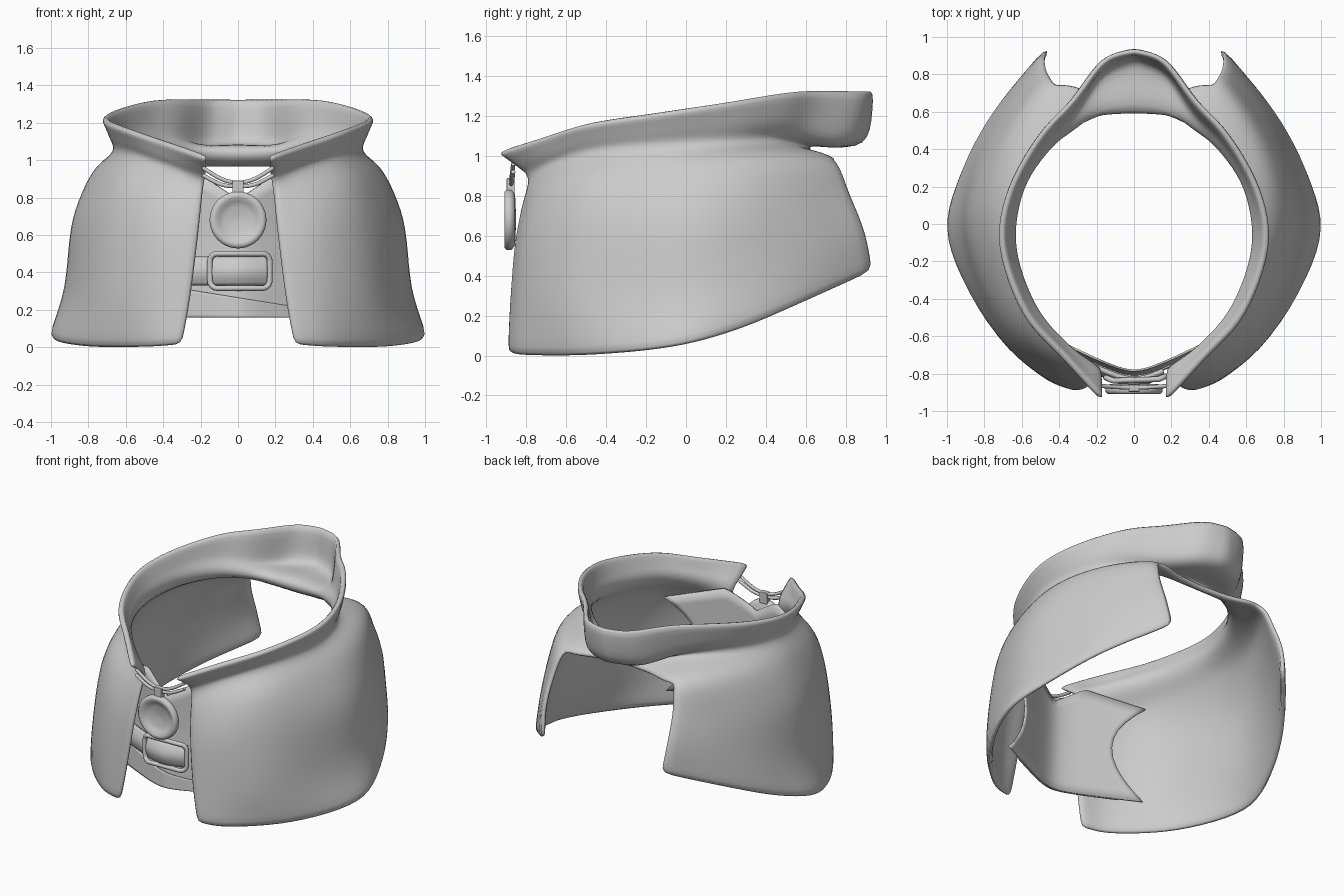
import bpy, bmesh, math
from mathutils import Vector

if "Cube" in bpy.data.objects:
    bpy.data.objects.remove(bpy.data.objects["Cube"])


def spline(pts, n):
    """Catmull-Rom resampling with n steps per span."""
    p = [Vector(q) for q in pts]
    p = [2 * p[0] - p[1]] + p + [2 * p[-1] - p[-2]]
    out = []
    for i in range(1, len(p) - 2):
        a, b, c, d = p[i - 1:i + 3]
        for k in range(n):
            t = k / n
            out.append(0.5 * (2 * b + (c - a) * t + (2 * a - 5 * b + 4 * c - d) * t * t
                              + (3 * b - a - 3 * c + d) * t ** 3))
    return out + [p[-2]]


def mesh_object(name, verts, faces):
    me = bpy.data.meshes.new(name)
    me.from_pydata([tuple(v) for v in verts], [], faces)
    me.update()
    ob = bpy.data.objects.new(name, me)
    bpy.context.collection.objects.link(ob)
    for f in me.polygons:
        f.use_smooth = True
    return ob


def solid(ob, thickness, levels=1):
    s = ob.modifiers.new("thickness", 'SOLIDIFY')
    s.thickness = thickness
    s.offset = -1
    if levels:
        ob.modifiers.new("smooth", 'SUBSURF').levels = levels
        ob.modifiers["smooth"].render_levels = levels


def tube(name, pts, r, cyclic=False):
    cu = bpy.data.curves.new(name, 'CURVE')
    cu.dimensions = '3D'
    cu.bevel_depth = r
    cu.bevel_resolution = 3
    cu.use_fill_caps = True
    sp = cu.splines.new('POLY')
    sp.points.add(len(pts) - 1)
    for q, v in zip(sp.points, pts):
        q.co = (*v, 1)
    sp.use_cyclic_u = cyclic
    ob = bpy.data.objects.new(name, cu)
    bpy.context.collection.objects.link(ob)
    bpy.ops.object.select_all(action='DESELECT')
    ob.select_set(True)
    bpy.context.view_layer.objects.active = ob
    bpy.ops.object.convert(target='MESH')
    return bpy.context.object


# Cape and collar: right half, rows run from the front opening to the back
rim = [(.18, -.955, 1.005), (.40, -.71, 1.09), (.60, -.49, 1.155), (.73, -.12, 1.21), (.68, .19, 1.26),
       (.51, .49, 1.31), (.34, .67, 1.325), (.17, .89, 1.325), (0, .945, 1.325)]
belly = [(.18, -.86, .94), (.38, -.69, 1.01), (.57, -.47, 1.08), (.69, -.12, 1.12), (.645, .2, 1.15),
         (.50, .45, 1.16), (.35, .60, 1.12), (.20, .81, 1.06), (0, .90, 1.06)]
neck = [(.19, -.80, .88), (.37, -.675, .95), (.555, -.46, 1.01), (.67, -.12, 1.04), (.625, .2, 1.06),
        (.475, .42, 1.07), (.33, .53, 1.06), (.17, .60, 1.05), (0, .62, 1.05)]
shoulder = [(.20, -.83, .75), (.42, -.74, .82), (.635, -.53, .88), (.77, -.1, .92), (.755, .22, .96),
            (.63, .51, .99), (.43, .75, .99), (.21, .71, .99), (0, .69, .99)]
upper = [(.22, -.865, .55), (.45, -.80, .6), (.70, -.56, .66), (.88, -.1, .67), (.85, .24, .71),
         (.69, .56, .76), (.48, .83, .82)]
lower = [(.26, -.89, .25), (.48, -.82, .25), (.74, -.58, .28), (.92, -.1, .30), (.89, .25, .39),
         (.73, .59, .51), (.49, .91, .62)]
hem = [(.305, -.90, .015), (.50, -.815, 0), (.80, -.51, 0), (1.01, -.08, .045), (.94, .26, .13),
       (.76, .60, .27), (.47, .95, .425)]
N = 3
rows = [spline(r, N) for r in (rim, belly, neck, shoulder, upper, lower, hem)]
verts, faces, index = [], [], {}
for c in range(len(rows[0])):
    column = spline([r[c] for r in rows if c < len(r)], N)
    for r, v in enumerate(column):
        index[r, c] = len(verts)
        verts.append(v)
for (r, c) in index:
    quad = [(r, c), (r + 1, c), (r + 1, c + 1), (r, c + 1)]
    if all(q in index for q in quad):
        faces.append([index[q] for q in quad])
for v in verts:
    if abs(v.x) < 1e-4:
        v.x = 0
cape = mesh_object("cape_with_collar", verts, faces)
m = cape.modifiers.new("mirror", 'MIRROR')
m.use_clip = True
m.merge_threshold = 0.002
solid(cape, 0.038)


# Curved sheets behind the front opening
def wrap(x):
    return .5 * math.sqrt(x * x + .01) - .05


def sheet(name, x0, x1, y, top, bottom, thickness, waist=0, bulge=0, nx=32, nz=10):
    vs, fs = [], []
    for i in range(nx + 1):
        for j in range(nz + 1):
            s = math.sin(math.pi * j / nz)
            x = (x0 + (x1 - x0) * i / nx) * (1 - waist * s)
            z = top(x) + (bottom(x) - top(x)) * j / nz
            vs.append((x, y + wrap(x) - .06 * max(0, .6 - z) - bulge * s, z))
    for i in range(nx):
        for j in range(nz):
            a = i * (nz + 1) + j
            fs.append((a, a + 1, a + nz + 2, a + nz + 1))
    ob = mesh_object(name, vs, fs)
    solid(ob, thickness, 0)
    return ob


def v_neck(x):
    a = abs(x)
    return .79 + .65 * a if a < .2 else .92 - .25 * (a - .2)


sheet("inner_bib", -.56, .56, -.79, v_neck, lambda x: .16, .012, waist=.35)
sheet("wrap_fold", -.42, .42, -.80, lambda x: .265 - .16 * x, lambda x: .16, .012)
sheet("belt", -.33, .16, -.825, lambda x: .485, lambda x: .33, .02, bulge=.03)

# Buckle frame: rounded rectangle
loop = []
for cx, cz, a0 in ((.13, .46, 0), (-.11, .46, 90), (-.11, .355, 180), (.13, .355, 270)):
    for k in range(6):
        a = math.radians(a0 + 18 * k)
        x = cx + .04 * math.cos(a)
        loop.append((x, -.862 + wrap(x), cz + .04 * math.sin(a)))
tube("buckle_frame", loop, .015, True)

# Medallion: dished disc turned about the y axis
profile = [(.001, -.878), (.07, -.882), (.10, -.893), (.12, -.91), (.14, -.91), (.152, -.896),
           (.152, -.875), (.13, -.856), (.001, -.85)]
S = 40
vs = [(r * math.cos(2 * math.pi * k / S), y, .68 + r * math.sin(2 * math.pi * k / S))
      for r, y in profile for k in range(S)]
fs = [(i * S + k, i * S + (k + 1) % S, (i + 1) * S + (k + 1) % S, (i + 1) * S + k)
      for i in range(len(profile) - 1) for k in range(S)]
mesh_object("medallion", vs, fs)

# Bail joining the medallion to the cords
bpy.ops.mesh.primitive_cube_add(size=1, location=(0, -.878, .85))
bail = bpy.context.object
bail.name = "medallion_bail"
bail.scale = (.06, .04, .08)
b = bail.modifiers.new("bevel", 'BEVEL')
b.width = .1
b.segments = 2

# Two sagging cords across the collar opening
for name, zs in (("upper_cord", (.96, .90, .88)), ("lower_cord", (.92, .87, .86))):
    half = [(.19, -.865, zs[0]), (.09, -.872, zs[1]), (0, -.875, zs[2])]
    path = half + [(-x, y, z) for x, y, z in half[-2::-1]]
    tube(name, spline(path, 6), .011)
